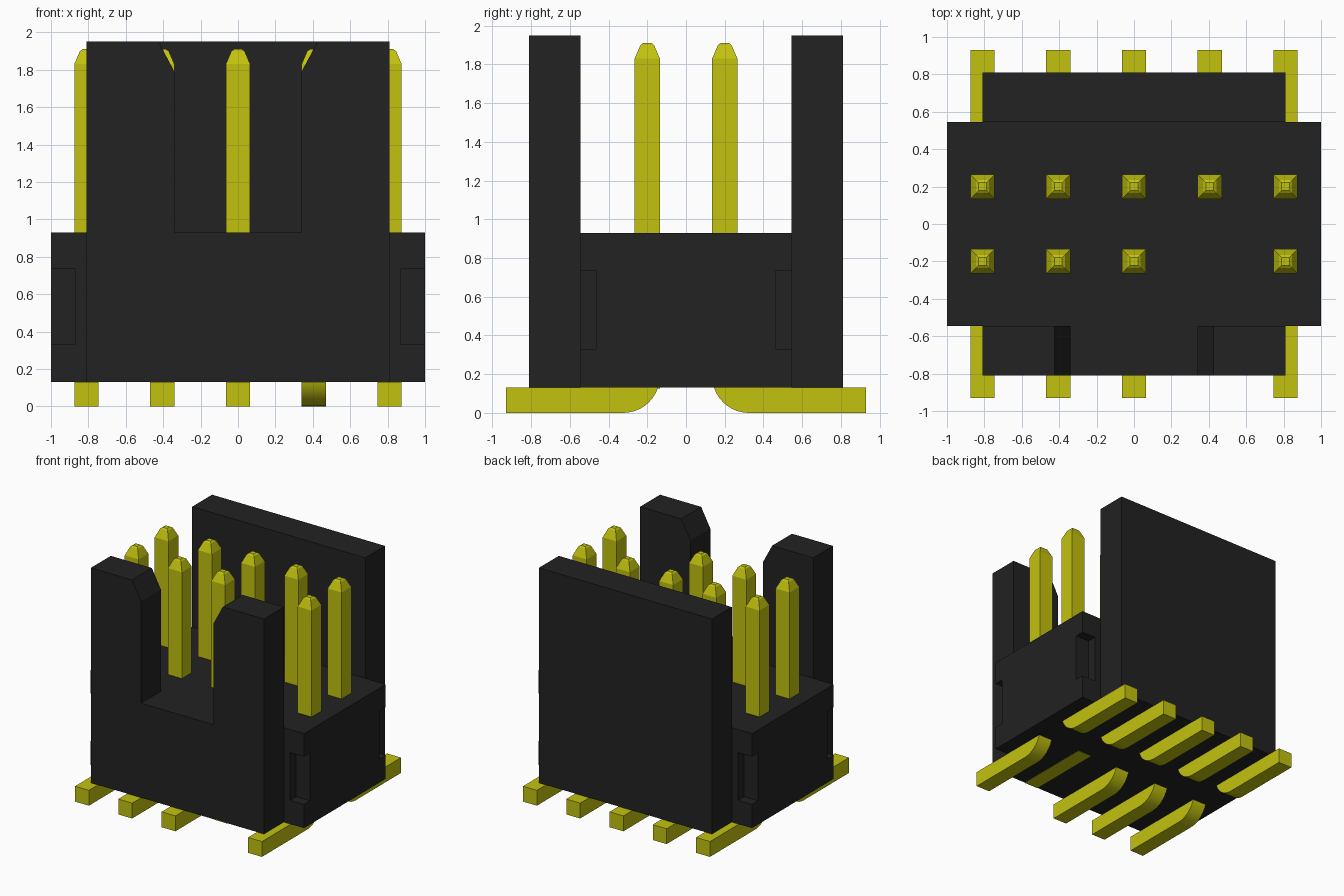
import bpy, bmesh, math
from mathutils import Vector

default = bpy.data.objects.get("Cube")
if default:
    bpy.data.objects.remove(default, do_unlink=True)


def material(name, colour):
    mat = bpy.data.materials.new(name)
    mat.use_nodes = True
    mat.diffuse_color = (*colour, 1)
    bsdf = next(n for n in mat.node_tree.nodes if n.type == "BSDF_PRINCIPLED")
    bsdf.inputs["Base Color"].default_value = (*colour, 1)
    return mat


black = material("black plastic", (0.016, 0.016, 0.016))
yellow = material("yellow metal", (0.54, 0.54, 0.005))


def finish(name, bm, mat):
    bmesh.ops.recalc_face_normals(bm, faces=bm.faces)
    mesh = bpy.data.meshes.new(name)
    bm.to_mesh(mesh)
    bm.free()
    mesh.materials.append(mat)
    obj = bpy.data.objects.new(name, mesh)
    bpy.context.collection.objects.link(obj)
    return obj


def prism(points, depth):
    """Extrude a closed outline of 3D points along a depth vector."""
    bm = bmesh.new()
    face = bm.faces.new([bm.verts.new(p) for p in points])
    new = bmesh.ops.extrude_face_region(bm, geom=[face])["geom"]
    verts = [g for g in new if isinstance(g, bmesh.types.BMVert)]
    bmesh.ops.translate(bm, verts=verts, vec=depth)
    return bm


def box(name, low, high, mat):
    (x0, y0, z0), (x1, y1, z1) = low, high
    outline = [(x0, y0, z0), (x1, y0, z0), (x1, y1, z0), (x0, y1, z0)]
    return finish(name, prism(outline, (0, 0, z1 - z0)), mat)


def combine(target, other, operation):
    """Apply a boolean and discard the second object."""
    mod = target.modifiers.new(operation, "BOOLEAN")
    mod.object, mod.operation, mod.solver = other, operation, "EXACT"
    bpy.context.view_layer.objects.active = target
    bpy.ops.object.modifier_apply(modifier=mod.name)
    bpy.data.objects.remove(other, do_unlink=True)


BASE, FLOOR, TOP = 0.13, 0.93, 1.95
BODY_Y, WALL_X, WALL_Y = 0.545, 0.81, 0.81

# Housing: block with a tall back wall and a slotted front wall
housing = box("housing", (-1, -BODY_Y, BASE), (1, BODY_Y, FLOOR), black)
back_wall = box("back_wall", (-WALL_X, BODY_Y, BASE), (WALL_X, WALL_Y, TOP), black)
half = [(WALL_X, BASE), (WALL_X, TOP), (0.425, TOP), (0.34, 1.79), (0.34, FLOOR)]
outline = half + [(-x, z) for x, z in reversed(half)]
front_wall = finish("front_wall", prism([(x, -WALL_Y, z) for x, z in outline],
                                        (0, WALL_Y - BODY_Y, 0)), black)
combine(housing, back_wall, "UNION")
combine(housing, front_wall, "UNION")

# Notches in the four vertical corners of the block
for sx in (-1, 1):
    for sy in (-1, 1):
        xs = sorted((sx * 0.87, sx * 1.1))
        ys = sorted((sy * 0.465, sy * 0.6))
        notch = box("notch_cutter", (xs[0], ys[0], 0.33), (xs[1], ys[1], 0.735), black)
        combine(housing, notch, "DIFFERENCE")

# Bent pins: flat foot, rounded heel, upright post and tapered tip
PITCH, PIN_Y, R, SHOULDER = 0.405, 0.2, 0.065, 1.83
HEEL = 0.19


def pin(name, x, side):
    inner, outer = PIN_Y - R, PIN_Y + R
    path = [(0.93, 0), (0.93, BASE), (outer, BASE), (outer, SHOULDER), (inner, SHOULDER)]
    for i in range(11):
        a = math.pi / 2 * i / 10
        path.append((inner + HEEL * (1 - math.cos(a)), HEEL * (1 - math.sin(a))))
    bm = prism([(x - R, side * y, z) for y, z in path], (2 * R, 0, 0))
    bm.normal_update()
    tip = next(f for f in bm.faces if all(v.co.z > SHOULDER - 0.001 for v in f.verts))
    centre = Vector((x, side * PIN_Y, 0))
    for size, height in ((0.035, 1.9), (0.021, 1.91)):
        new = bmesh.ops.extrude_face_region(bm, geom=[tip])["geom"]
        bmesh.ops.delete(bm, geom=[tip], context="FACES_ONLY")
        tip = next(g for g in new if isinstance(g, bmesh.types.BMFace))
        for v in tip.verts:
            v.co.x = centre.x + math.copysign(size, v.co.x - centre.x)
            v.co.y = centre.y + math.copysign(size, v.co.y - centre.y)
            v.co.z = height
    obj = finish(name, bm, yellow)
    # Smooth only the curved heel faces
    for p in obj.data.polygons:
        p.use_smooth = p.center.z < HEEL and abs(p.normal.x) < 0.5 \
            and 0.05 < abs(p.normal.z) < 0.999


KEY = 1  # front position left without a pin
for side, row in ((-1, "front"), (1, "back")):
    for i in range(-2, 3):
        if side == -1 and i == KEY:
            continue
        pin(f"{row}_pin_{i + 3}", i * PITCH, side)

# Flush strip under the housing at the empty position
x = KEY * PITCH
box("blank_strip", (x - R, -WALL_Y, BASE - 0.003), (x + R, R - PIN_Y, BASE + 0.003), yellow)
